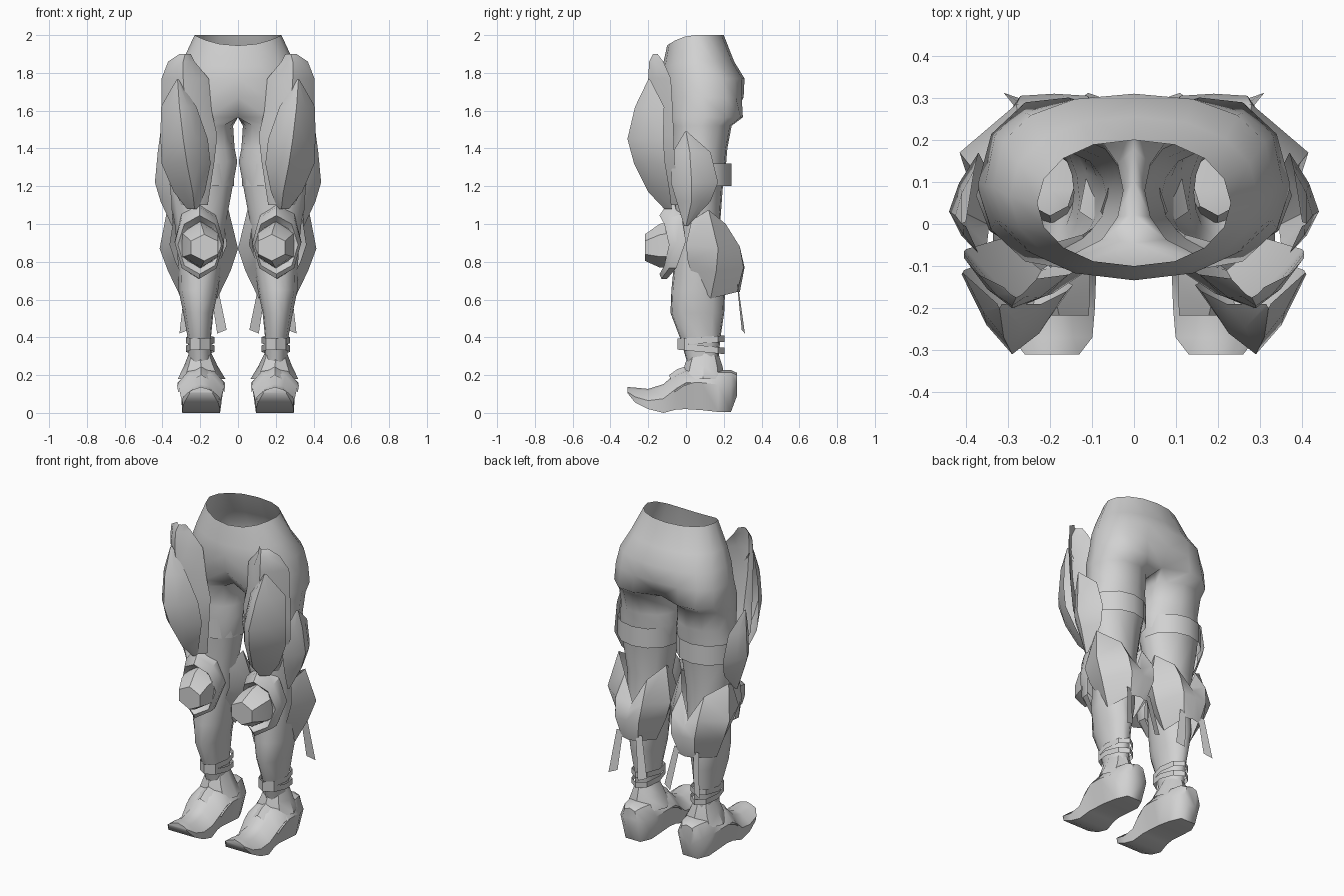
import bpy, bmesh, math
from mathutils import Vector

steel = bpy.data.materials.new("grey steel")
steel.diffuse_color = (0.64, 0.64, 0.64, 1)


def finish(name, bm, angle=40):
    """Turn a right-side bmesh into a mirrored, smooth-shaded object."""
    bmesh.ops.remove_doubles(bm, verts=bm.verts, dist=0.0005)
    bmesh.ops.recalc_face_normals(bm, faces=bm.faces)
    mesh = bpy.data.meshes.new(name)
    bm.to_mesh(mesh)
    bm.free()
    mesh.materials.append(steel)
    ob = bpy.data.objects.new(name, mesh)
    bpy.context.collection.objects.link(ob)
    bpy.ops.object.select_all(action='DESELECT')
    ob.select_set(True)
    bpy.context.view_layer.objects.active = ob
    bpy.ops.object.shade_smooth_by_angle(angle=math.radians(angle))
    mod = ob.modifiers.new("mirror", 'MIRROR')
    mod.use_mirror_merge = True
    mod.merge_threshold = 0.0005
    return ob


def skin(bm, a, b, closed):
    n = min(len(a), len(b))
    for i in range(n if closed else n - 1):
        j = (i + 1) % n
        bm.faces.new((a[i], a[j], b[j], b[i]))


def loft(name, rows, closed=False, caps=False, angle=40):
    bm = bmesh.new()
    vs = [[bm.verts.new(p) for p in r] for r in rows]
    for a, b in zip(vs, vs[1:]):
        skin(bm, a, b, closed)
    if caps:
        bm.faces.new(vs[0])
        bm.faces.new(vs[-1])
    return finish(name, bm, angle)


def oval(cx, cy, rx, ry, z, n=10, tilt=0.0):
    return [(cx + rx * math.cos(t), cy + ry * math.sin(t), z + tilt * math.sin(t))
            for t in (2 * math.pi * i / n for i in range(n))]


def bulge(rows):
    """Each row: z, inner edge, ridge, outer edge; adds rounded midpoints."""
    out = []
    for z, a, m, b in rows:
        a, m, b = (Vector((*p, z)) for p in (a, m, b))
        push = (m - (a + b) / 2) * 0.15
        out.append([a, (a + m) / 2 + push, m, (m + b) / 2 + push, b])
    return out


# Trousers: open waist dipping at the front, hips splitting into two legs
bm = bmesh.new()
levels = []
for z, rx, cy, ry, dip, square in ((2.0, .23, .05, .15, .055, 1), (1.86, .295, .065, .19, .03, .9),
                                   (1.77, .335, .088, .222, 0, .75), (1.67, .355, .09, .215, 0, .6)):
    ring = []
    for i in range(9):
        t = math.radians(-90 + 22.5 * i)
        c, s = max(math.cos(t), 0) ** .9, math.sin(t)
        if s > 0:
            s = s ** square
        x = 0 if i in (0, 8) else rx * c
        ring.append(bm.verts.new((x, cy + ry * s, z - dip * max(-s, 0) ** 2)))
    levels.append(ring)
legs = ((1.565, .19, .1, .18, .205), (1.52, .198, .08, .172, .165), (1.4, .19, .07, .172, .152),
        (1.33, .19, .068, .186, .148), (1.2, .2, .06, .172, .138), (1.0, .2, .065, .135, .118),
        (.85, .2, .065, .12, .125), (.65, .21, .065, .105, .145), (.53, .21, .06, .08, .145),
        (.4, .205, .075, .062, .11), (.25, .2, .09, .06, .08))
for k, (z, cx, cy, rx, ry) in enumerate(legs):
    ring = []
    for i in range(12):
        t = math.radians(-135 + 33.75 * i if i <= 8 else 135 + 22.5 * (i - 8))
        x = 0 if k == 0 and i in (0, 8, 9, 10, 11) else cx + rx * math.cos(t)
        ring.append(bm.verts.new((x, cy + ry * math.sin(t), z)))
    levels.append(ring)
for k, (a, b) in enumerate(zip(levels, levels[1:])):
    skin(bm, a, b, k > 3)
finish("trousers", bm, 60)

# Front thigh armour: under plate and raised ridge plate
loft("thigh_under_plate", bulge([
    (1.90, (.25, -.15), (.28, -.175), (.31, -.15)),
    (1.86, (.23, -.13), (.29, -.195), (.37, -.12)),
    (1.77, (.155, -.12), (.29, -.20), (.405, -.08)),
    (1.60, (.14, -.11), (.28, -.20), (.405, -.07)),
    (1.47, (.11, -.11), (.27, -.19), (.405, -.065)),
    (1.33, (.125, -.10), (.26, -.18), (.40, -.06)),
    (1.10, (.16, -.07), (.22, -.11), (.30, -.03))]))
loft("thigh_ridge_plate", bulge([
    (1.765, (.315, -.19), (.32, -.20), (.325, -.19)),
    (1.62, (.22, -.19), (.31, -.27), (.408, -.115)),
    (1.45, (.16, -.16), (.29, -.31), (.41, -.12)),
    (1.32, (.145, -.145), (.27, -.275), (.405, -.11)),
    (1.17, (.175, -.13), (.24, -.20), (.34, -.085)),
    (1.08, (.21, -.09), (.23, -.115), (.27, -.075))]))

# Side thigh plate: pointed at both ends
loft("thigh_side_plate", bulge([
    (1.49, (.40, -.005), (.41, 0), (.40, .005)),
    (1.38, (.37, -.07), (.425, .02), (.38, .13)),
    (1.22, (.36, -.08), (.44, .03), (.37, .17)),
    (1.12, (.35, -.05), (.41, .03), (.35, .13)),
    (.99, (.345, -.01), (.35, 0), (.345, .01))]))

# Thigh strap
loft("thigh_strap", [oval(.2, .077, .18, .163, 1.32, 12),
                     oval(.2, .077, .18, .163, 1.20, 12)], closed=True)


# Knee: dished ring guard with a faceted boss turned slightly inward
def knee_ring(cx, cz, rx, rz, y, n, top=0.0, low=0.0):
    ts = [2 * math.pi * i / n for i in range(n)]
    return [(cx + rx * math.sin(t),
             y + (top if math.cos(t) > 0 else low) * math.cos(t) ** 2,
             cz + rz * math.cos(t)) for t in ts]


loft("knee_guard", [knee_ring(.21, .91, .125, .20, .0, 8, -.05, -.10),
                    knee_ring(.205, .90, .13, .19, -.05, 8, -.06, -.08),
                    knee_ring(.203, .89, .115, .155, -.09, 8, -.05, -.05),
                    knee_ring(.20, .89, .095, .12, -.085, 8)], closed=True)
loft("knee_boss", [knee_ring(.20, .89, .112, .125, -.085, 6),
                   knee_ring(.195, .885, .104, .115, -.14, 6),
                   knee_ring(.178, .875, .082, .07, -.218, 6)],
     closed=True, caps=True, angle=25)

# Calf armour: wings rise at the sides and dip at the back
loft("calf_armour", [
    [(.08, .03, 1.02), (.05, .12, 1.075), (.12, .21, 1.0), (.19, .25, .86),
     (.27, .21, 1.0), (.375, .12, 1.075), (.34, .03, 1.02)],
    [(.06, 0, .89), (.0, .15, .87), (.10, .285, .88), (.19, .29, .82),
     (.28, .285, .88), (.415, .17, .87), (.36, 0, .89)],
    [(.10, .01, .80), (.04, .14, .75), (.11, .305, .77), (.19, .31, .77),
     (.27, .305, .77), (.37, .16, .75), (.33, .01, .80)],
    [(.13, .03, .74), (.11, .13, .605), (.14, .27, .64), (.19, .285, .64),
     (.25, .27, .64), (.30, .13, .605), (.30, .03, .74)]], angle=35)

# Hanging ribbons behind the calf
for side, xa, xb in (("inner", .13, .085), ("outer", .26, .285)):
    loft(side + "_ribbon", [[(xa - .02, .27, .68), (xa + .02, .275, .68)],
                            [(xb - .025, .295, .44), (xb + .025, .312, .42)]])

# Ankle straps, gently tilted
for name, z, tilt in (("upper_ankle_strap", .385, .008), ("lower_ankle_strap", .34, -.012)):
    loft(name, [oval(.2, .08, .075, .125, z + .017, 8, tilt),
                oval(.2, .08, .075, .125, z - .017, 8, tilt)], closed=True)

# Boot: sections from rounded heel to a lifted, narrowed toe
boot = []
for y, wb, wm, wt, z0, zm, z1 in (
        (.270, .025, .05, .035, .09, .15, .20), (.238, .05, .085, .055, .005, .14, .215),
        (.17, .08, .112, .07, .005, .15, .215), (.08, .085, .122, .075, .015, .16, .22),
        (.0, .085, .122, .07, .02, .16, .22), (-.05, .09, .118, .055, .018, .13, .20),
        (-.12, .10, .105, .045, 0, .075, .14), (-.20, .10, .102, .045, .02, .065, .115),
        (-.27, .09, .096, .05, .055, .085, .122), (-.31, .06, .065, .04, .105, .112, .125)):
    boot.append([(.195 + x, y, z) for x, z in (
        (-wb, z0), (wb, z0), (wm, zm), (wt, z1), (0, z1 + .012), (-wt, z1), (-wm, zm))])
loft("boot", boot, closed=True, caps=True)

# Boot cuff flaring down from the ankle
loft("boot_cuff", [oval(.2, .098, .06, .078, .315, 8, -.015),
                   oval(.197, .095, .088, .10, .25, 8, -.01),
                   oval(.193, .09, .126, .115, .18, 8)], closed=True)

# Instep plate arching over the foot in a pointed chevron
loft("instep_plate", [
    [(.195 + s * w, y + abs(s) * .03, z - abs(s) ** 1.4 * .09) for s in (-1, -.6, 0, .6, 1)]
    for w, y, z in ((.126, .01, .25), (.127, -.045, .232), (.122, -.09, .20))])
